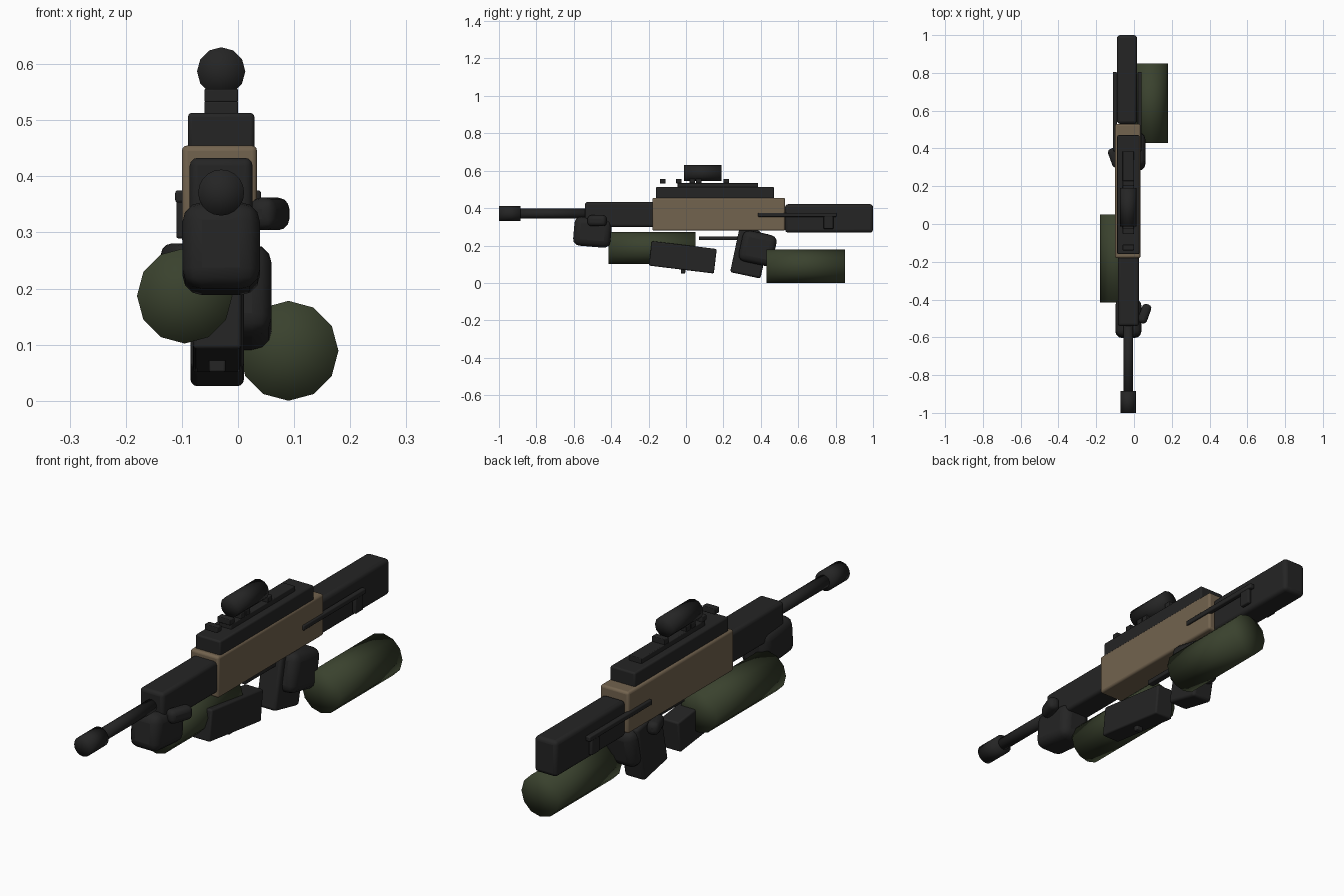
import bpy
import math

old = bpy.data.objects.get("Cube")
if old:
    bpy.data.objects.remove(old, do_unlink=True)


def material(name, r, g, b):
    mat = bpy.data.materials.new(name)
    mat.use_nodes = True
    mat.diffuse_color = (r, g, b, 1)
    mat.node_tree.nodes["Principled BSDF"].inputs["Base Color"].default_value = (r, g, b, 1)
    return mat


BLACK = material("matte_black", 0.018, 0.018, 0.018)
TAN = material("desert_tan", 0.17, 0.125, 0.077)
GREEN = material("olive_green", 0.042, 0.054, 0.027)
MID = -0.03  # lateral centre line of the rifle


def box(name, centre, size, bevel=0.01, mat=BLACK, tilt=0, yaw=0, segments=3):
    """Rounded block, tilted about x and turned about z, in degrees."""
    bpy.ops.mesh.primitive_cube_add(size=1, location=centre)
    ob = bpy.context.object
    ob.name = name
    ob.scale = size
    bpy.ops.object.transform_apply(location=False, rotation=False, scale=True)
    ob.rotation_euler = (math.radians(tilt), 0, math.radians(yaw))
    ob.data.materials.append(mat)
    mod = ob.modifiers.new("rounding", "BEVEL")
    mod.width = bevel
    mod.segments = segments
    mod.limit_method = "ANGLE"
    bpy.ops.object.shade_smooth_by_angle(angle=math.radians(40))
    return ob


def tube(name, x, z, y0, y1, radius, sides, mat=BLACK):
    """Cylinder along y with softly shaded ends."""
    bpy.ops.mesh.primitive_cylinder_add(
        vertices=sides, radius=radius, depth=y1 - y0, end_fill_type="TRIFAN",
        location=(x, (y0 + y1) / 2, z), rotation=(math.pi / 2, 0, 0))
    ob = bpy.context.object
    ob.name = name
    ob.data.materials.append(mat)
    bpy.ops.object.shade_smooth()
    return ob


# Barrel and muzzle
tube("barrel", MID, 0.371, -0.95, -0.5, 0.026, 16)
tube("muzzle", MID, 0.371, -1.0, -0.885, 0.041, 20)

# Main body
box("handguard", (MID, -0.35, 0.366), (0.112, 0.38, 0.134), 0.014)
box("receiver", (-0.033, 0.175, 0.367), (0.134, 0.71, 0.176), 0.01, TAN)
box("top_cover", (MID, 0.155, 0.48), (0.118, 0.63, 0.066), 0.007)
box("stock", (-0.037, 0.765, 0.345), (0.106, 0.47, 0.152), 0.016)

# Sight rail, its blocks and the scope
box("rail", (MID, 0.17, 0.522), (0.06, 0.43, 0.024), 0.003)
for i, y in enumerate((-0.124, -0.038, 0.034, 0.068, 0.215)):
    box("rail_block_%d" % (i + 1), (MID, y, 0.544), (0.06, 0.03, 0.024), 0.003)
tube("scope", MID, 0.587, -0.012, 0.19, 0.043, 12)

# Side rods with a hanging tab, on both sides
for side, x in (("left", 0.03), ("right", -0.101)):
    box(side + "_rod", (x, 0.595, 0.364), (0.022, 0.42, 0.022), 0.005)
    box(side + "_rod_tab", (x, 0.762, 0.33), (0.018, 0.052, 0.082), 0.005)

# Magazine, trigger guard and pistol grip
box("magazine", (-0.037, -0.017, 0.137), (0.086, 0.35, 0.132), 0.007, tilt=-7)
box("magazine_catch", (-0.037, -0.016, 0.066), (0.03, 0.024, 0.03), 0.004)
box("trigger_guard", (MID, 0.185, 0.239), (0.03, 0.23, 0.02), 0.004)
box("pistol_grip", (-0.037, 0.342, 0.158), (0.095, 0.166, 0.24), 0.012, tilt=-12)

# Gloved hands with thumbs
box("front_hand", (MID, -0.5, 0.271), (0.138, 0.2, 0.155), 0.035, tilt=-5)
box("front_thumb", (0.056, -0.475, 0.333), (0.05, 0.105, 0.058), 0.02, yaw=-20)
box("rear_hand", (-0.01, 0.383, 0.185), (0.14, 0.185, 0.168), 0.035, tilt=-12)
box("rear_thumb", (-0.102, 0.35, 0.253), (0.05, 0.105, 0.055), 0.02, yaw=20)

# Sleeved forearms
tube("front_forearm", -0.095, 0.187, -0.415, 0.05, 0.085, 12, GREEN)
tube("rear_forearm", 0.09, 0.089, 0.43, 0.85, 0.089, 12, GREEN)
